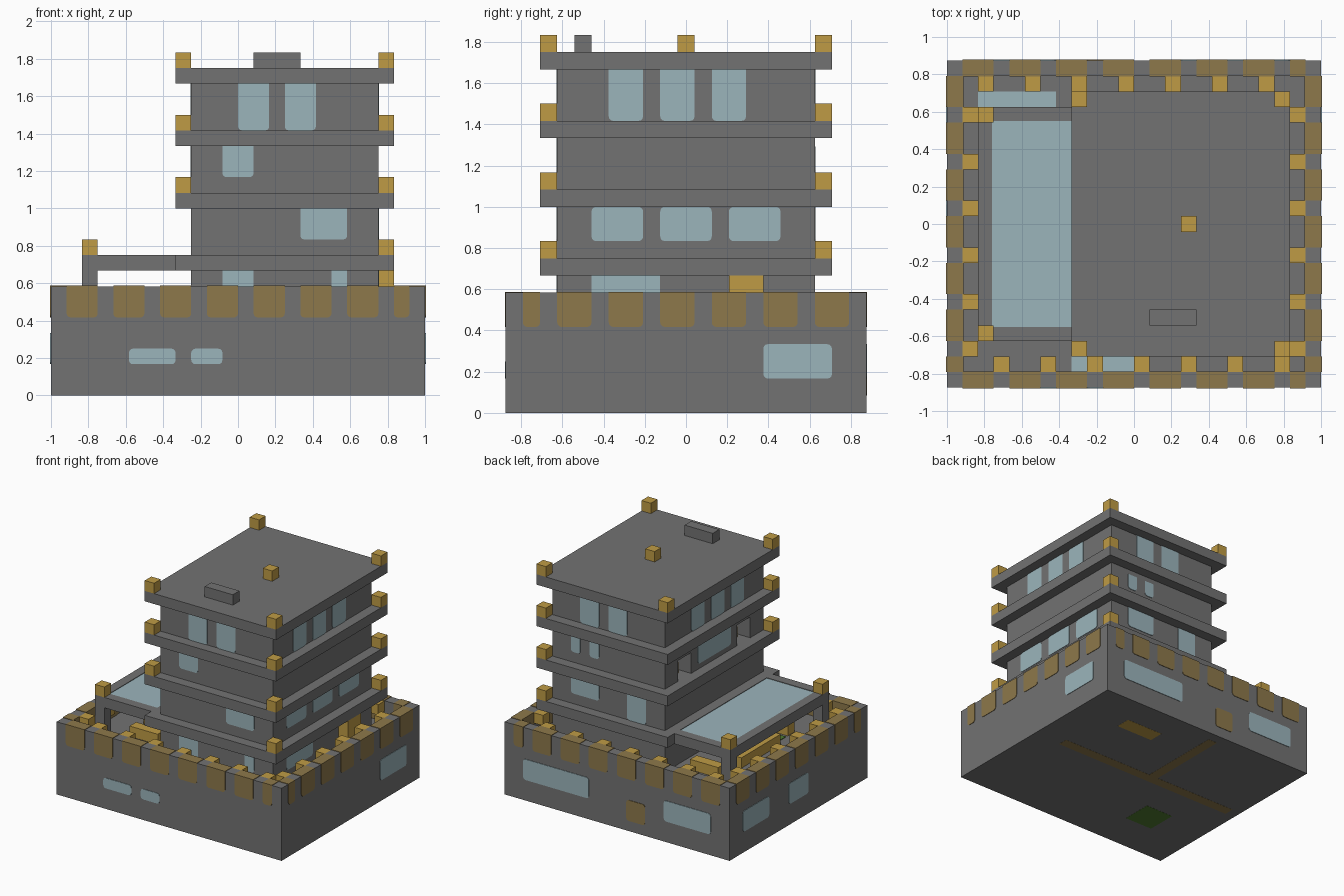
import bpy, bmesh, math
from mathutils import Vector

cube = bpy.data.objects.get("Cube")
if cube:
    bpy.data.objects.remove(cube, do_unlink=True)

U = 1 / 12   # building module
E = 0.004    # plate relief


def material(name, rgb):
    m = bpy.data.materials.new(name)
    m.use_nodes = True
    m.diffuse_color = (*rgb, 1)
    m.node_tree.nodes["Principled BSDF"].inputs["Base Color"].default_value = (*rgb, 1)
    return m


STONE = material("grey stone", (0.17, 0.17, 0.17))
GOLD = material("gold", (0.52, 0.33, 0.06))
BROWN = material("bronze brown", (0.27, 0.19, 0.07))
GLASS = material("pale blue glass", (0.33, 0.46, 0.50))
GREEN = material("dark green", (0.08, 0.20, 0.03))


def finish(bm, name, mat):
    bmesh.ops.recalc_face_normals(bm, faces=bm.faces)
    me = bpy.data.meshes.new(name)
    bm.to_mesh(me)
    bm.free()
    me.materials.append(mat)
    ob = bpy.data.objects.new(name, me)
    bpy.context.collection.objects.link(ob)
    return ob


def box(name, mat, x0, x1, y0, y1, z0, z1):
    """Box given by its limits in modules."""
    bm = bmesh.new()
    bmesh.ops.create_cube(bm, size=1)
    for v in bm.verts:
        v.co = Vector((x1 if v.co.x > 0 else x0, y1 if v.co.y > 0 else y0,
                       z1 if v.co.z > 0 else z0)) * U
    return finish(bm, name, mat)


def panel(name, mat, axis, wall, a0, a1, z0, z1, round_top=True, depth=0):
    """Rounded plate on a wall; axis is x or y, wall its signed position in modules."""
    r = 0.022
    side = math.copysign(1, wall)
    a0, a1, z0, z1 = a0 * U, a1 * U, z0 * U, z1 * U
    outline = []
    for ca, cz, start, curved in ((a1, z1, 0, round_top), (a0, z1, 90, round_top),
                                  (a0, z0, 180, True), (a1, z0, 270, True)):
        if not curved:
            outline.append((ca, cz))
            continue
        ca += r if ca == a0 else -r
        cz += r if cz == z0 else -r
        for k in range(4):
            t = math.radians(start + 30 * k)
            outline.append((ca + r * math.cos(t), cz + r * math.sin(t)))
    outer = wall * U + side * E
    inner = wall * U - side * (depth * U + E if depth else E)
    bm = bmesh.new()

    def ring(d):
        return [bm.verts.new((d, a, z) if axis == "x" else (a, d, z)) for a, z in outline]
    p, q = ring(outer), ring(inner)
    bm.faces.new(p)
    bm.faces.new(q[::-1])
    n = len(p)
    for i in range(n):
        bm.faces.new((p[i], q[i], q[(i + 1) % n], p[(i + 1) % n]))
    return finish(bm, name, mat)


# Base block with parapet around a sunken court
box("base_block", STONE, -12, 12, -10.5, 10.5, 0, 5)
for s in (-1, 1):
    box("parapet_long", STONE, -12, 12, *sorted((s * 9.5, s * 10.5)), 5, 7)
    box("parapet_side", STONE, *sorted((s * 11, s * 12)), -9.5, 9.5, 5, 7)
    # Bronze panels running through the parapet
    for i in range(8):
        x = -11 + 3 * i
        panel("parapet_panel", BROWN, "y", s * 10.5, x, min(x + 2, 11), 5, 7 + E / U, False, 1)
    for i in range(7):
        y = -10.5 + 3 * i
        panel("parapet_panel", BROWN, "x", s * 12, max(y, -9.5), min(y + 2, 9.5),
              5, 7 + E / U, False, 1)

# Gold blocks along the inside of the parapet
for i in range(7):
    x = -10 + 3 * i
    box("court_block", GOLD, x, x + 1, 8.5, 9.5, 6, 7)
    box("court_block", GOLD, x + 1, x + 2, -9.5, -8.5, 6, 7)
for i in range(6):
    y = -8.5 + 3 * i
    for x in (-11, 10):
        box("court_block", GOLD, x, x + 1, y, y + 1, 6, 7)

# Windows in the base block
for x0, x1 in ((-7, -4), (-3, -1)):
    panel("base_window", GLASS, "y", -10.5, x0, x1, 2, 3)
for x0, x1 in ((3, 10), (-10, -5)):
    panel("base_window", GLASS, "y", 10.5, x0, x1, 2, 4)
panel("base_door", BROWN, "y", 10.5, -3, -1, 1, 3)
panel("base_window", GLASS, "x", 12, 4.5, 8.5, 2, 4)
for y0, y1 in ((4.5, 8.5), (-1.5, 1.5)):
    panel("base_window", GLASS, "x", -12, y0, y1, 2, 4)

# Painted underside
under = (0, 0.03)
box("under_path_long", BROWN, -11, 9, 0, 1, *under)
box("under_path_branch", BROWN, -2, -1, 1, 9.5, *under)
box("under_gold_patch", GOLD, 3, 7, 6, 7.5, *under)
box("under_green_patch", GREEN, -7.5, -4.5, -6.5, -3.5, *under)
for ob in bpy.context.collection.objects:
    if ob.name.startswith("under_"):
        ob.location.z = -0.001

# Court floor: glass strips, planting, benches
floor = (5, 5.06)
box("floor_glass_back", GLASS, -10, -5, 7.5, 8.5, *floor)
box("floor_glass_front", GLASS, -4, -3, -9.5, -8.5, *floor)
box("floor_glass_front", GLASS, -2, 0, -9.5, -8.5, *floor)
box("planting_bed", GREEN, -7.5, -4.5, -4.5, -3, *floor)
for s in (-1, 1):
    box("bench", GOLD, -7.5, -4.5, *sorted((s * 4.8, s * 5.8)), 5, 6)
box("long_table", GOLD, -8, -6.5, -3, 3, 5, 6)

# Tower storeys; the third has two niches on its left wall
box("tower_lower", STONE, -3, 9, -7.5, 7.5, 5, 13)
box("tower_niche_storey", STONE, -1, 9, -7.5, 7.5, 13, 16)
box("tower_upper", STONE, -3, 9, -7.5, 7.5, 16, 20)
for y0, y1 in ((-7.5, -5.5), (-3.5, 3.5), (5.5, 7.5)):
    box("niche_wall", STONE, -3, -1, y0, y1, 13, 16)
for y0 in (-5.5, 3.5):
    box("niche_lintel", STONE, -3, -1, y0, y0 + 2, 15, 16)
    box("niche_block", GOLD, -2, -1, y0 + 0.5, y0 + 1.5, 13, 14)

# Overhanging floor slabs with corner blocks
for z in (8, 12, 16, 20):
    box("floor_slab", STONE, -4, 10, -8.5, 8.5, z, z + 1)
    for x, y in ((9, -8.5), (9, 7.5), (-4, -8.5), (-4, 7.5)):
        if x < 0 and (z == 8 or (y > 0 and z < 20)):
            continue
        box("corner_block", GOLD, x, x + 1, y, y + 1, z + 1, z + 2)
box("roof_centre_block", GOLD, 3, 4, -0.5, 0.5, 21, 22)
box("roof_vent", STONE, 1, 4, -6.5, -5.5, 21, 22)

# Front windows
for x0, x1, z0, z1 in ((0, 2, 17, 20), (3, 5, 17, 20), (-1, 1, 14, 16),
                       (4, 7, 10, 12), (-1, 1, 5, 8), (6, 7, 6, 8)):
    panel("front_window", GLASS, "y", -7.5, x0, x1, z0, z1, False)
# Back windows
for x0, x1, z0, z1 in ((4, 6, 17, 20), (1, 3, 17, 20), (6, 7, 14, 15.5), (4, 5, 14, 15.5),
                       (4, 7, 10, 12), (-1, 1, 9, 12)):
    panel("back_window", GLASS, "y", 7.5, x0, x1, z0, z1, False)
# Side windows
for i in range(3):
    y = -4.5 + 3 * i
    for wall in (9, -3):
        panel("upper_side_window", GLASS, "x", wall, y, y + 2, 17, 20, False)
    y = -5.5 + 4 * i
    panel("middle_side_window", GLASS, "x", 9, y, y + 3, 10, 12)
panel("left_window", GLASS, "x", -3, -2.5, 2.5, 13.5, 16, False)
panel("ground_side_window", GLASS, "x", 9, -5.5, -1.5, 6, 8, False)
box("side_porch", GOLD, 9, 10, 2.5, 4.5, 5, 8)

# Glass canopy on the left
for s in (-1, 1):
    box("canopy_beam", STONE, -10, -3, *sorted((s * 6.6, s * 7.5)), 8, 9)
    edge = sorted((s * 6.5, s * 7.5))
    box("canopy_post", STONE, -10, -9, *edge, 5, 8)
    box("canopy_block", GOLD, -10, -9, *edge, 9, 10)
box("canopy_front_beam", STONE, -10, -9.1, -6.6, 6.6, 8, 9)
box("canopy_glass", GLASS, -9.1, -3, -6.6, 6.6, 8.2, 8.95)
